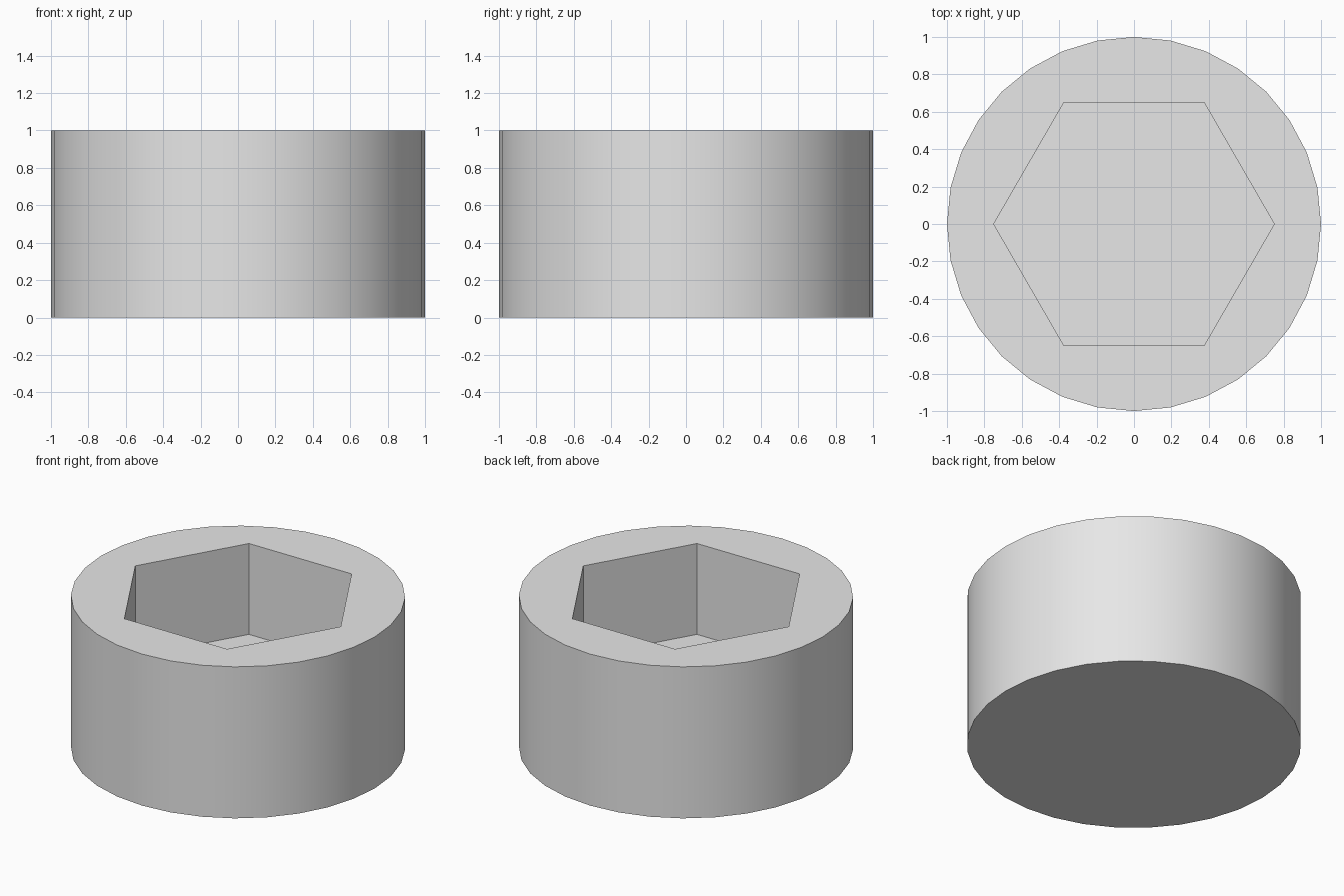
import bpy
import math

cube = bpy.data.objects.get("Cube")
if cube:
    bpy.data.objects.remove(cube, do_unlink=True)

HEIGHT = 1.0
SOCKET_DEPTH = 0.6
SOCKET_RADIUS = 0.75


def prism(name, sides, radius, bottom, top, turn=0.0):
    """Upright prism between two heights."""
    bpy.ops.mesh.primitive_cylinder_add(
        vertices=sides, radius=radius, depth=top - bottom,
        location=(0, 0, (top + bottom) / 2), rotation=(0, 0, turn))
    obj = bpy.context.object
    obj.name = name
    bpy.ops.object.transform_apply(location=True, rotation=True, scale=True)
    return obj


# Plain grey metal
grey = bpy.data.materials.new("light grey")
grey.use_nodes = True
colour = (0.8, 0.8, 0.8, 1)
grey.diffuse_color = colour
grey.node_tree.nodes["Principled BSDF"].inputs["Base Color"].default_value = colour

# Hexagonal cutter with corners on the x axis
cutter = prism("socket_cutter", 6, SOCKET_RADIUS, HEIGHT - SOCKET_DEPTH,
               HEIGHT + 0.2, math.radians(90))
cutter.hide_render = True
cutter.data.materials.append(grey)

# Round head with the blind hexagonal socket cut from the top
head = prism("socket_head", 32, 1.0, 0, HEIGHT)
head.data.materials.append(grey)
cut = head.modifiers.new("Socket", 'BOOLEAN')
cut.operation = 'DIFFERENCE'
cut.solver = 'EXACT'
cut.object = cutter
bpy.ops.object.modifier_apply(modifier=cut.name)
bpy.data.objects.remove(cutter, do_unlink=True)

# Smooth round wall, crisp rims and socket corners
bpy.context.view_layer.objects.active = head
head.select_set(True)
bpy.ops.object.shade_smooth_by_angle(angle=math.radians(30))
